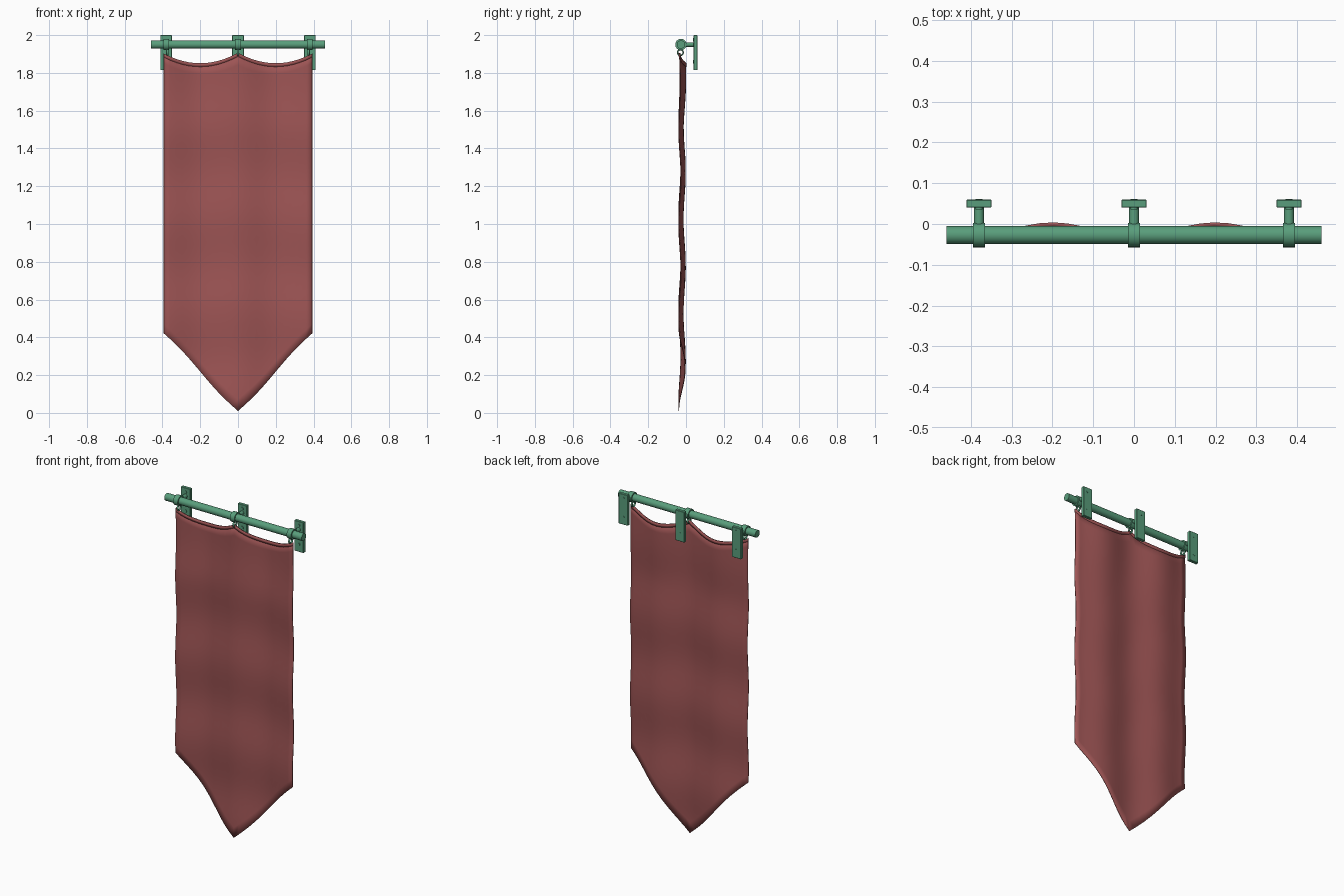
import bpy, bmesh
from math import sin, cos, pi
from mathutils import Matrix, Vector

if "Cube" in bpy.data.objects:
    bpy.data.objects.remove(bpy.data.objects["Cube"], do_unlink=True)


def material(name, rgb):
    m = bpy.data.materials.new(name)
    m.use_nodes = True
    m.diffuse_color = (*rgb, 1)
    m.node_tree.nodes["Principled BSDF"].inputs["Base Color"].default_value = (*rgb, 1)
    return m


GREEN = material("green metal", (0.10, 0.34, 0.20))
RED = material("red cloth", (0.34, 0.09, 0.09))
ROD_Y, ROD_Z, HALF = -0.027, 1.95, 0.393


def finish(name, bm, mat, angle=0.7):
    mesh = bpy.data.meshes.new(name)
    bmesh.ops.recalc_face_normals(bm, faces=bm.faces)
    bm.to_mesh(mesh)
    bm.free()
    mesh.materials.append(mat)
    ob = bpy.data.objects.new(name, mesh)
    bpy.context.collection.objects.link(ob)
    bpy.ops.object.select_all(action='DESELECT')
    ob.select_set(True)
    bpy.context.view_layer.objects.active = ob
    bpy.ops.object.shade_smooth_by_angle(angle=angle)
    return ob


def cylinder(name, center, radius, length, axis, sides=20):
    bm = bmesh.new()
    turn = Vector((0, 0, 1)).rotation_difference(Vector(axis)).to_matrix().to_4x4()
    bmesh.ops.create_cone(bm, cap_ends=True, segments=sides, radius1=radius, radius2=radius,
                          depth=length, matrix=Matrix.Translation(center) @ turn)
    return finish(name, bm, GREEN)


def box(name, center, size, bevel=0.002):
    bm = bmesh.new()
    bmesh.ops.create_cube(bm, size=1, matrix=Matrix.Translation(center) @ Matrix.Diagonal((*size, 1)))
    bmesh.ops.bevel(bm, geom=bm.edges[:], offset=bevel, segments=1, affect='EDGES')
    return finish(name, bm, GREEN, 0.5)


def hang_ring(name, center, major, minor, sides=16, tube=8):
    bm = bmesh.new()
    loops = []
    for i in range(sides):
        a = 2 * pi * i / sides
        loop = []
        for j in range(tube):
            b = 2 * pi * j / tube
            r = major + minor * cos(b)
            loop.append(bm.verts.new(Vector(center) + Vector((minor * sin(b) * 1.6, r * cos(a), r * sin(a)))))
        loops.append(loop)
    for i in range(sides):
        p, q = loops[i], loops[(i + 1) % sides]
        for j in range(tube):
            k = (j + 1) % tube
            bm.faces.new((p[j], p[k], q[k], q[j]))
    return finish(name, bm, GREEN, 1.2)


# Cloth shape: scalloped top, pointed bottom, soft folds
def top_z(x):
    return 1.85 + 0.055 * ((abs(x) - 0.2) / 0.2) ** 2


def bottom_z(x):
    return 0.01 + 0.41 * abs(x) / HALF - 0.01 * sin(5 * pi * abs(x))


def cloth_y(x, z):
    top = max(0, (z - 1.5) / 0.4)
    fold = -cos(5 * pi * x) * (0.012 + 0.005 * top)
    wave = -0.006 * cos(4 * pi * (z - 0.05) + 1.5 * abs(x)) * (1 - min(1, top))
    return -0.021 + fold + wave + 0.004 * top


def sheet(name, low, high, columns, rows, thickness):
    bm = bmesh.new()
    grid = []
    for i in range(columns + 1):
        x = HALF * (2 * i / columns - 1)
        column = []
        for j in range(rows + 1):
            z = low(x) + (high(x) - low(x)) * j / rows
            column.append(bm.verts.new((x, cloth_y(x, z), z)))
        grid.append(column)
    for i in range(columns):
        for j in range(rows):
            bm.faces.new((grid[i][j], grid[i + 1][j], grid[i + 1][j + 1], grid[i][j + 1]))
    ob = finish(name, bm, RED)
    mod = ob.modifiers.new("thickness", 'SOLIDIFY')
    mod.thickness = thickness
    mod.offset = 0
    return ob


sheet("banner_cloth", bottom_z, top_z, 24, 30, 0.004)
sheet("banner_hem", lambda x: top_z(x) - 0.018, lambda x: top_z(x) + 0.001, 24, 1, 0.009)

# Rod
cylinder("hanging_rod", (0, ROD_Y, ROD_Z), 0.022, 0.92, (1, 0, 0), 24)

# Wall brackets with collar, arm, screws and hanging ring
for side, x in (("right", -0.38), ("middle", 0), ("left", 0.38)):
    box(side + "_wall_plate", (x, 0.05, 1.907), (0.062, 0.02, 0.185))
    cylinder(side + "_bracket_arm", (x, 0.018, ROD_Z), 0.012, 0.05, (0, 1, 0), 16)
    cylinder(side + "_rod_collar", (x, ROD_Y, ROD_Z), 0.03, 0.03, (1, 0, 0), 24)
    for level, z in (("upper", 1.975), ("lower", 1.86)):
        cylinder(side + "_" + level + "_screw", (x, 0.039, z), 0.009, 0.006, (0, 1, 0), 12)
        cylinder(side + "_" + level + "_screw_end", (x, 0.06, z), 0.009, 0.002, (0, 1, 0), 12)
    ring_x = x * 0.985
    hang_ring(side + "_hanging_ring", (ring_x, -0.03, 1.908), 0.015, 0.004)
